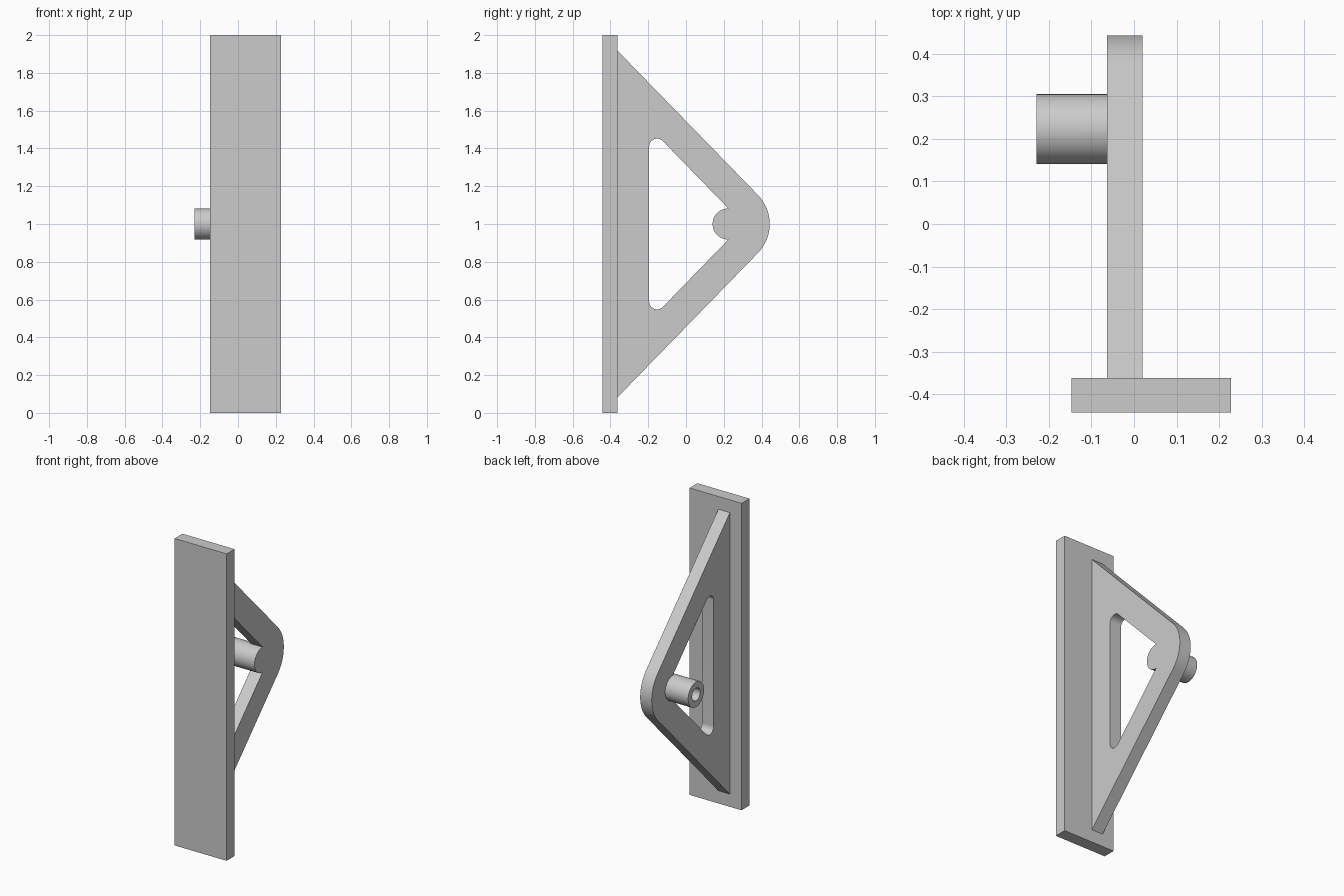
import bpy
import bmesh
from math import acos, atan2, cos, sin, pi, radians, hypot
from mathutils import Matrix

cube = bpy.data.objects.get("Cube")
if cube:
    bpy.data.objects.remove(cube, do_unlink=True)

grey = bpy.data.materials.new("light grey")
grey.use_nodes = True
colour = (0.6, 0.6, 0.6, 1)
grey.diffuse_color = colour
grey.node_tree.nodes["Principled BSDF"].inputs["Base Color"].default_value = colour

# Shared dimensions
RIB = (-0.063, 0.02)
BACK_Y, MID_Z = -0.362, 1.0
PIVOT_Y, BOSS_R, NOSE_R = 0.223, 0.082, 0.22


def add_object(name, bm):
    bmesh.ops.recalc_face_normals(bm, faces=bm.faces)
    mesh = bpy.data.meshes.new(name)
    bm.to_mesh(mesh)
    bm.free()
    mesh.materials.append(grey)
    obj = bpy.data.objects.new(name, mesh)
    bpy.context.collection.objects.link(obj)
    return obj


def prism(name, outline, x0, x1):
    """Extrude a (y, z) outline along x."""
    bm = bmesh.new()
    face = bm.faces.new([bm.verts.new((x0, y, z)) for y, z in outline])
    new = bmesh.ops.extrude_face_region(bm, geom=[face])["geom"]
    verts = [v for v in new if isinstance(v, bmesh.types.BMVert)]
    bmesh.ops.translate(bm, verts=verts, vec=(x1 - x0, 0, 0))
    return add_object(name, bm)


def arc(y, z, r, a0, a1, n):
    return [(y + r * cos(a0 + (a1 - a0) * i / n),
             z + r * sin(a0 + (a1 - a0) * i / n)) for i in range(n + 1)]


def cylinder(name, r, x0, x1):
    return prism(name, arc(PIVOT_Y, MID_Z, r, 0, 2 * pi, 64)[:-1], x0, x1)


def combine(target, other, operation):
    mod = target.modifiers.new(operation.lower(), "BOOLEAN")
    mod.object, mod.operation, mod.solver = other, operation, "EXACT"
    bpy.context.view_layer.objects.active = target
    bpy.ops.object.modifier_apply(modifier=mod.name)
    bpy.data.objects.remove(other, do_unlink=True)


# Flat mounting plate
bm = bmesh.new()
bmesh.ops.create_cube(bm, size=1, matrix=Matrix.Translation((0.0405, -0.4025, 1))
                      @ Matrix.Diagonal((0.375, 0.081, 2, 1)))
plate = add_object("mounting_plate", bm)

# Triangular rib: straight sides tangent to the rounded nose
dy, dz = BACK_Y - PIVOT_Y, 0.917
tangent = atan2(dz, dy) - acos(NOSE_R / hypot(dy, dz))
rib = prism("triangular_rib",
            [(BACK_Y, MID_Z - dz)]
            + arc(PIVOT_Y, MID_Z, NOSE_R, -tangent, tangent, 32)
            + [(BACK_Y, MID_Z + dz)], *RIB)

# Window through the rib, with filleted corners beside the plate
fy, fz, fr = -0.153, 0.41, 0.042
tip_y = fy + (fr + fz * sin(tangent)) / cos(tangent)
window = prism("window_cutter",
               [(tip_y, MID_Z)]
               + arc(fy, MID_Z + fz, fr, tangent, pi, 16)
               + arc(fy, MID_Z - fz, fr, pi, 2 * pi - tangent, 16), -0.2, 0.2)
combine(rib, window, "DIFFERENCE")

# Pivot boss with a blind bore, joined to the rib
combine(rib, cylinder("pivot_boss", BOSS_R, -0.229, RIB[1]), "UNION")
combine(rib, cylinder("bore_cutter", 0.041, -0.3, RIB[0]), "DIFFERENCE")
rib.name = "rib_with_pivot_boss"

# Smooth curved walls, keep edges crisp
bpy.ops.object.select_all(action="DESELECT")
rib.select_set(True)
bpy.context.view_layer.objects.active = rib
bpy.ops.object.shade_smooth_by_angle(angle=radians(30))
